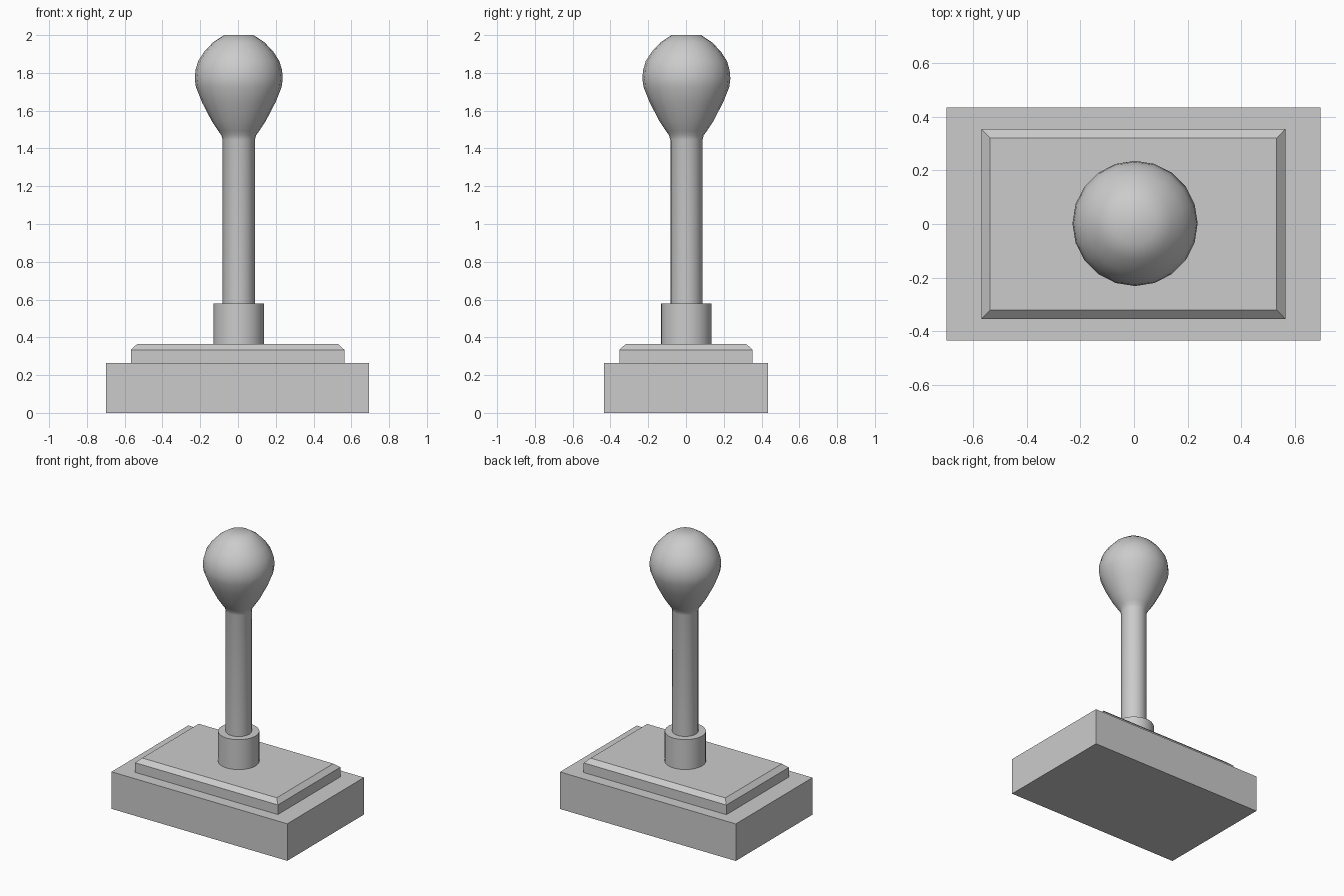
import bpy, bmesh, math

if "Cube" in bpy.data.objects:
    bpy.data.objects.remove(bpy.data.objects["Cube"])


def make_object(name, bm):
    bmesh.ops.recalc_face_normals(bm, faces=bm.faces)
    mesh = bpy.data.meshes.new(name)
    bm.to_mesh(mesh)
    bm.free()
    obj = bpy.data.objects.new(name, mesh)
    bpy.context.collection.objects.link(obj)
    return obj


def loft(name, loops, smooth_angle=None):
    """Join equal-sized rings of points and cap both ends."""
    bm = bmesh.new()
    rings = [[bm.verts.new(p) for p in loop] for loop in loops]
    n = len(rings[0])
    for a, b in zip(rings, rings[1:]):
        for i in range(n):
            j = (i + 1) % n
            bm.faces.new((a[i], a[j], b[j], b[i]))
    bm.faces.new(rings[0])
    bm.faces.new(rings[-1])
    obj = make_object(name, bm)
    if smooth_angle:
        bpy.ops.object.select_all(action='DESELECT')
        obj.select_set(True)
        bpy.context.view_layer.objects.active = obj
        bpy.ops.object.shade_smooth_by_angle(angle=math.radians(smooth_angle))
    return obj


def rect(hx, hy, z, cx=-0.002):
    return [(cx + sx * hx, sy * hy, z) for sx, sy in ((-1, -1), (1, -1), (1, 1), (-1, 1))]


def ring(r, z, sides, cx=0.004, cy=0.002):
    return [(cx + r * math.cos(math.tau * i / sides), cy + r * math.sin(math.tau * i / sides), z)
            for i in range(sides)]


# Block base and chamfered plate
loft("base", [rect(0.696, 0.434, 0), rect(0.696, 0.434, 0.265)])
loft("top_plate", [rect(0.565, 0.353, 0.265), rect(0.565, 0.353, 0.334), rect(0.533, 0.32, 0.364)])

# Collar around the foot of the lever
loft("collar", [ring(0.134, z, 32) for z in (0.36, 0.578)], 40)

# Lever shaft flowing into the bulb-shaped knob
profile = [(0.085, 0.36), (0.085, 1.445), (0.092, 1.47), (0.108, 1.492), (0.143, 1.545),
           (0.195, 1.645), (0.227, 1.725), (0.233, 1.77), (0.229, 1.815), (0.215, 1.862),
           (0.183, 1.912), (0.136, 1.962), (0.078, 2.0)]
loft("lever_and_knob", [ring(r, z, 20) for r, z in profile], 45)
